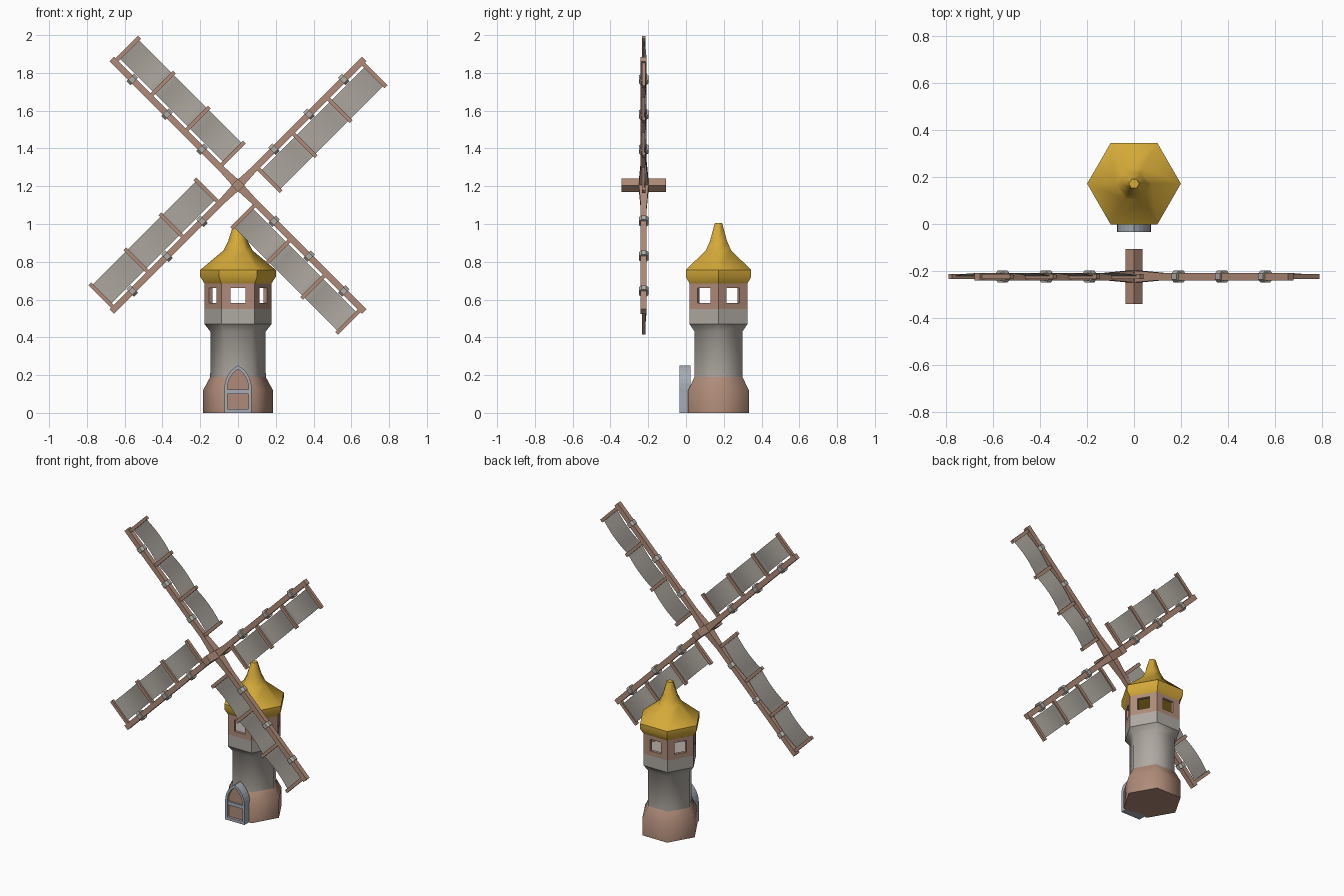
import bpy, bmesh, math
from mathutils import Matrix, Vector

if "Cube" in bpy.data.objects:
    bpy.data.objects.remove(bpy.data.objects["Cube"])


def material(name, rgb):
    m = bpy.data.materials.new(name)
    m.diffuse_color = (*rgb, 1)
    m.use_nodes = True
    m.node_tree.nodes["Principled BSDF"].inputs["Base Color"].default_value = m.diffuse_color
    return m


WOOD = material("wood", (0.43, 0.26, 0.19))
STONE = material("stone", (0.43, 0.40, 0.36))
CLOTH = material("cloth", (0.40, 0.37, 0.33))
GOLD = material("gold", (0.66, 0.40, 0.04))
SLATE = material("slate", (0.38, 0.41, 0.46))
TOWER_Y = 0.172


def finish(bm, name, mat, angle=None, fix=True):
    if fix:
        bmesh.ops.recalc_face_normals(bm, faces=bm.faces)
    me = bpy.data.meshes.new(name)
    bm.to_mesh(me)
    bm.free()
    ob = bpy.data.objects.new(name, me)
    bpy.context.collection.objects.link(ob)
    me.materials.append(mat)
    if angle:
        bpy.ops.object.select_all(action='DESELECT')
        bpy.context.view_layer.objects.active = ob
        ob.select_set(True)
        bpy.ops.object.shade_smooth_by_angle(angle=math.radians(angle))
    return ob


def hex_point(r, k, z):
    a = math.radians(60 * k)
    return Vector((r * math.cos(a), TOWER_Y + r * math.sin(a), z))


def hex_lathe(name, profile, mat, angle, bottom=False, top=False):
    bm = bmesh.new()
    rings = [[bm.verts.new(hex_point(r, k, z)) for k in range(6)] for r, z in profile]
    for a, b in zip(rings, rings[1:]):
        for k in range(6):
            n = (k + 1) % 6
            bm.faces.new((a[k], a[n], b[n], b[k]))
    if bottom:
        bm.faces.new(rings[0][::-1])
    if top:
        bm.faces.new(rings[-1])
    return finish(bm, name, mat, angle, fix=False)


# Hexagonal tower: base, shaft, flared ledge and roof
hex_lathe("tower_base", [(0.185, 0), (0.185, 0.12), (0.147, 0.19)], WOOD, 62, bottom=True)
hex_lathe("tower_shaft", [(0.147, 0.19), (0.146, 0.43), (0.177, 0.47)], STONE, 62)
hex_lathe("tower_ledge", [(0.177, 0.47), (0.177, 0.55)], STONE, 30, top=True)
hex_lathe("roof_eaves", [(0.177, 0.685), (0.2, 0.72), (0.2, 0.757)], GOLD, 30, bottom=True)
hex_lathe("roof_cone", [(0.2, 0.757), (0.077, 0.86), (0.052, 0.91), (0.022, 1.005)],
          GOLD, 62, top=True)

# Lookout room: six walls with open windows and thick reveals
bm = bmesh.new()
for k in range(6):
    shells = []
    for r in (0.177, 0.155):
        p, q = hex_point(r, k, 0), hex_point(r, k + 1, 0)
        mid, d = (p + q) / 2, (q - p).normalized()
        w = [mid - d * 0.04, mid + d * 0.04]
        up = lambda v, z: bm.verts.new(v + Vector((0, 0, z)))
        outer = [up(p, 0.55), up(q, 0.55), up(q, 0.69), up(p, 0.69)]
        hole = [up(w[0], 0.582), up(w[1], 0.582), up(w[1], 0.66), up(w[0], 0.66)]
        shells.append((outer, hole))
    (o, h), (o2, h2) = shells
    for i in range(4):
        j = (i + 1) % 4
        bm.faces.new((o[i], o[j], h[j], h[i]))
        bm.faces.new((o2[j], o2[i], h2[i], h2[j]))
        bm.faces.new((h[i], h[j], h2[j], h2[i]))
finish(bm, "lookout_walls", WOOD, fix=False)


# Pointed-arch door
def arch(w, bottom, spring, apex, n=6):
    h = apex - spring
    rad = (w * w + h * h) / (2 * w)
    end = math.asin(h / rad)
    side = [(w - rad + rad * math.cos(end * i / n), spring + rad * math.sin(end * i / n))
            for i in range(n + 1)]
    return [(w, bottom)] + side + [(-x, z) for x, z in side[-2::-1]] + [(-w, bottom)]


OUT, INN = arch(0.072, 0, 0.13, 0.252), arch(0.056, 0.02, 0.13, 0.232)
bm = bmesh.new()
loops = [[bm.verts.new((x, y, z)) for x, z in pts]
         for pts, y in ((OUT, 0.025), (OUT, -0.034), (INN, -0.034), (INN, 0.025))]
for a, b in zip(loops, loops[1:] + loops[:1]):
    for i in range(len(a)):
        j = (i + 1) % len(a)
        bm.faces.new((a[i], a[j], b[j], b[i]))
finish(bm, "door_frame", SLATE)
bm = bmesh.new()
bm.faces.new([bm.verts.new((x, -0.018, z)) for x, z in INN[::-1]])
finish(bm, "door_panel", WOOD, fix=False)


def box(name, size, loc, mat, bevel=0, taper=1):
    bm = bmesh.new()
    bmesh.ops.create_cube(bm, size=1)
    for v in bm.verts:
        if v.co.z > 0:
            v.co.x *= taper
            v.co.y *= taper
        v.co = v.co * Vector(size) + Vector(loc)
    if bevel:
        edges = [e for e in bm.edges if abs(e.verts[0].co.z - e.verts[1].co.z) > 1e-4]
        bmesh.ops.bevel(bm, geom=edges, offset=bevel, segments=1, affect='EDGES')
    return finish(bm, name, mat)


box("door_bar", (0.112, 0.014, 0.024), (0, -0.022, 0.112), SLATE)

# Axle: square bar turned on its edge
HUB = Vector((0, -0.224, 1.205))
axle = box("axle", (0.05, 0.235, 0.05), (0, 0, 0), WOOD)
axle.location = HUB
axle.rotation_euler.y = math.radians(45)

# One sail, built along local z with its cloth on the +x side
BARS = [0.138, 0.4, 0.662, 0.923]
sail = [box("sail_beam", (0.034, 0.032, 0.945), (0, 0, 0.4725), WOOD),
        box("sail_hub_brace", (0.046, 0.052, 0.16), (0, 0, 0.09), WOOD, taper=0.6)]
for z in BARS:
    sail.append(box("sail_crossbar", (0.175, 0.02, 0.021), (0.0975, 0, z), WOOD))
for a, b in zip(BARS, BARS[1:]):
    sail.append(box("beam_clasp", (0.056, 0.052, 0.03), (0, 0, (a + b) / 2), STONE, bevel=0.014))

# Billowing cloth between the crossbars
bm = bmesh.new()
rows = []
for i in range(19):
    z = BARS[0] + (BARS[-1] - BARS[0]) * i / 18
    y = 0.014 * abs(math.sin(math.pi * i / 6))
    rows.append([bm.verts.new((x, y, z)) for x in (0.032, 0.172)])
for a, b in zip(rows, rows[1:]):
    bm.faces.new((a[0], a[1], b[1], b[0]))
sail.append(finish(bm, "sail_cloth", CLOTH, 40, fix=False))

# Four sails around the axle
for part in sail:
    for k in range(4):
        ob = part if k == 3 else part.copy()
        if k < 3:
            bpy.context.collection.objects.link(ob)
        ob.matrix_world = Matrix.Translation(HUB) @ Matrix.Rotation(math.radians(45 + 90 * k), 4, 'Y')
